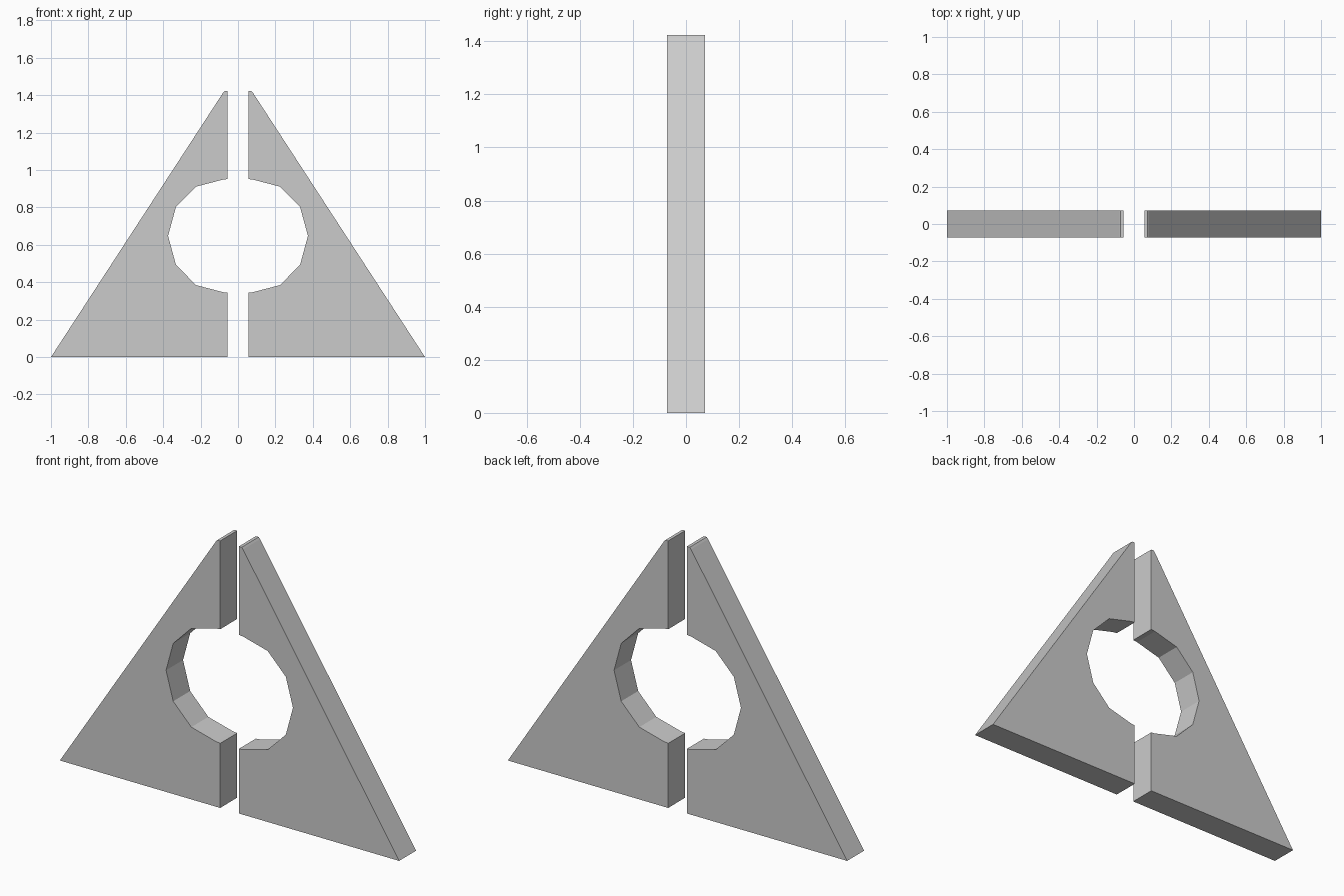
import bpy, bmesh

if "Cube" in bpy.data.objects:
    bpy.data.objects.remove(bpy.data.objects["Cube"])

HALF_DEPTH = 0.0715
HOLE_Z = 0.648

# Right half outline (x, z): outer edge, then the faceted hole
outer = [(0.055, 0.0), (1.0, 0.0), (0.08, 1.413), (0.072, 1.4225), (0.055, 1.4225)]
quarter = [(0.055, 0.304), (0.08, 0.301), (0.225, 0.263), (0.332, 0.154)]
hole = [(x, HOLE_Z + z) for x, z in quarter]
hole += [(0.374, HOLE_Z)]
hole += [(x, HOLE_Z - z) for x, z in reversed(quarter)]
profile = outer + hole


def make_half(name, side):
    bm = bmesh.new()
    verts = [bm.verts.new((side * x, -HALF_DEPTH, z)) for x, z in profile]
    face = bm.faces.new(verts)
    # Extrude the outline through the thickness
    ext = bmesh.ops.extrude_face_region(bm, geom=[face])
    moved = [g for g in ext["geom"] if isinstance(g, bmesh.types.BMVert)]
    bmesh.ops.translate(bm, verts=moved, vec=(0, 2 * HALF_DEPTH, 0))
    bmesh.ops.recalc_face_normals(bm, faces=bm.faces)
    mesh = bpy.data.meshes.new(name)
    bm.to_mesh(mesh)
    bm.free()
    bpy.context.collection.objects.link(bpy.data.objects.new(name, mesh))


# Two mirrored plates with a gap between them
make_half("right_plate", 1)
make_half("left_plate", -1)
